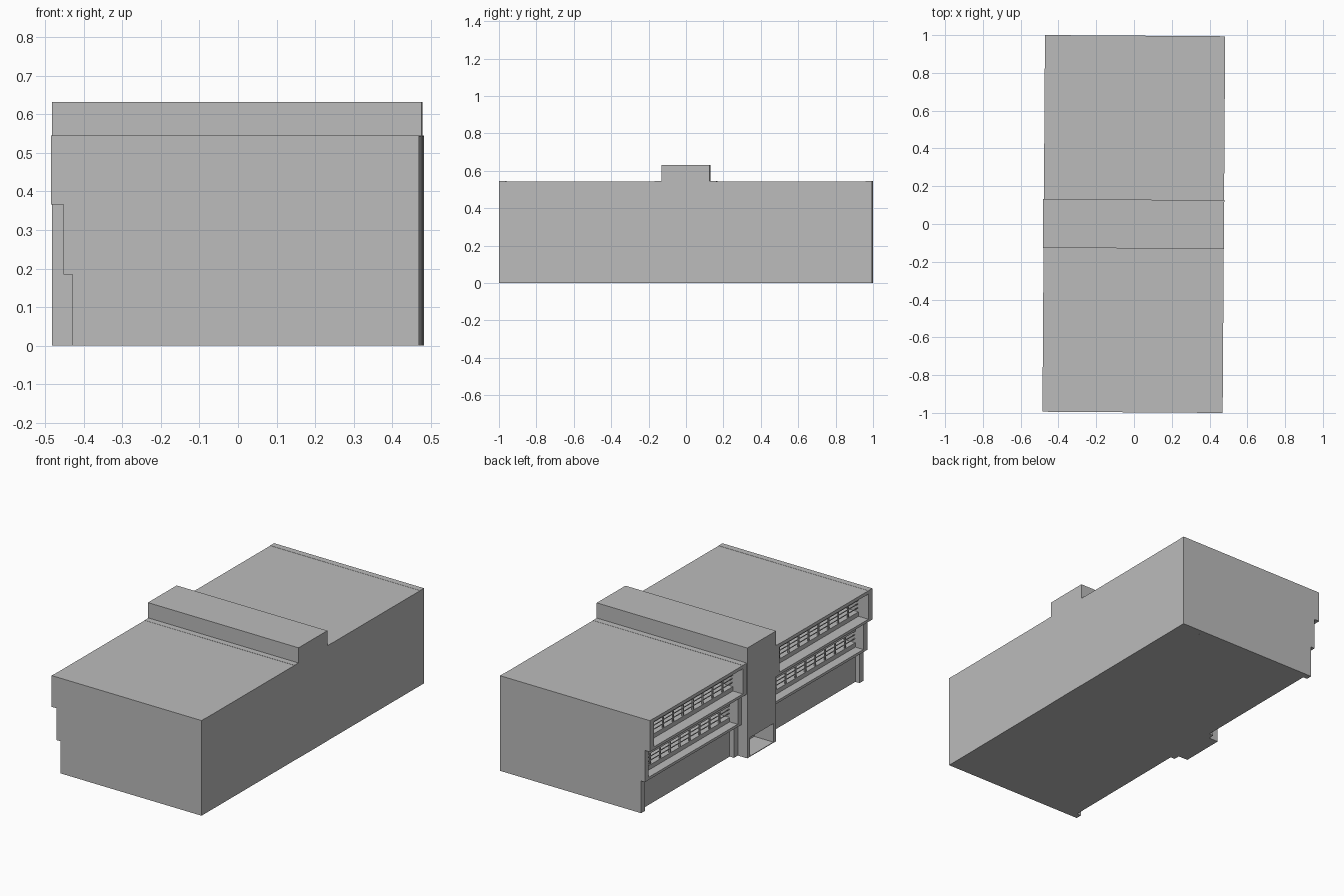
import bpy, bmesh
from mathutils import Matrix

if "Cube" in bpy.data.objects:
    bpy.data.objects.remove(bpy.data.objects["Cube"])

grey = bpy.data.materials.new("concrete_grey")
grey.diffuse_color = (0.5, 0.5, 0.5, 1)
grey.use_nodes = True
grey.node_tree.nodes["Principled BSDF"].inputs["Base Color"].default_value = grey.diffuse_color

# the whole plan is turned very slightly about z
TURN = Matrix.Rotation(-0.0067, 4, 'Z')


def finish(name, bm):
    bmesh.ops.recalc_face_normals(bm, faces=bm.faces)
    me = bpy.data.meshes.new(name)
    bm.to_mesh(me)
    bm.free()
    me.transform(TURN)
    me.materials.append(grey)
    bpy.context.collection.objects.link(bpy.data.objects.new(name, me))


def add_profile(bm, pts, y0, y1):
    """Extrude an (x, z) outline from y0 to y1."""
    face = bm.faces.new([bm.verts.new((x, y0, z)) for x, z in pts])
    ext = bmesh.ops.extrude_face_region(bm, geom=[face])
    verts = [g for g in ext["geom"] if isinstance(g, bmesh.types.BMVert)]
    bmesh.ops.translate(bm, verts=verts, vec=(0, y1 - y0, 0))


def add_box(bm, x0, x1, y0, y1, z0, z1):
    add_profile(bm, [(x0, z0), (x1, z0), (x1, z1), (x0, z1)], y0, y1)


RIGHT = 0.476
EDGE = [-0.422, -0.446, -0.478]       # outer edge of each floor
LEVEL = [0, 0.184, 0.366, 0.545]      # floor heights
WALL = [-0.395, -0.395, -0.415]       # recessed wall of each floor
Y_IN, Y_OUT, FIN = 0.129, 0.997, 0.035
BAND = (0.04, 0.105)                  # window band above floor level
ROOM = -0.30                          # back of the window band

# stepped outline of the end walls
fin = [(RIGHT, 0)]
for i in range(3):
    fin += [(EDGE[i], LEVEL[i]), (EDGE[i], LEVEL[i + 1])]
fin.append((RIGHT, LEVEL[3]))

# outline between the end walls: lips, recessed walls, window slots, roof edge
body = [(RIGHT, 0), (WALL[0], 0), (WALL[0], LEVEL[1])]
for i in (1, 2):
    z, w = LEVEL[i], WALL[i]
    body += [(EDGE[i], z), (EDGE[i], z + 0.015), (w, z + 0.015),
             (w, z + BAND[0]), (ROOM, z + BAND[0]),
             (ROOM, z + BAND[1]), (w, z + BAND[1])]
    body.append((w, LEVEL[i + 1] - (0.02 if i == 2 else 0)))
body += [(EDGE[2], LEVEL[3] - 0.02), (EDGE[2], LEVEL[3] - 0.001),
         (RIGHT, LEVEL[3] - 0.001)]

for side, s in (("front", -1), ("back", 1)):
    inner, outer = Y_IN + FIN, Y_OUT - FIN
    # wing block
    bm = bmesh.new()
    add_profile(bm, body, s * inner, s * outer)
    finish(side + "_wing", bm)
    # end walls
    bm = bmesh.new()
    add_profile(bm, fin, s * Y_IN, s * inner)
    add_profile(bm, fin, s * outer, s * Y_OUT)
    finish(side + "_end_walls", bm)
    # window posts and rails
    bm = bmesh.new()
    for i in (1, 2):
        w, lo, hi = WALL[i], LEVEL[i] + BAND[0], LEVEL[i] + BAND[1]
        for k in range(1, 9):
            y = s * (inner + (outer - inner) * k / 9)
            add_box(bm, w, w + 0.008, y - 0.004, y + 0.004, lo, hi)
        for t in (0.35, 0.7):
            z = lo + (hi - lo) * t
            add_box(bm, w + 0.002, w + 0.006, s * inner, s * outer,
                    z - 0.002, z + 0.002)
    finish(side + "_window_frames", bm)

# central stair tower with an open entrance on the left
TX, DOOR_X, DOOR_Y, DOOR_Z, TOP = -0.482, -0.36, 0.105, 0.11, 0.632
bm = bmesh.new()
add_profile(bm, [(RIGHT + 0.001, 0), (TX, 0), (TX, 0.004), (DOOR_X, 0.004),
                 (DOOR_X, DOOR_Z), (TX, DOOR_Z), (TX, TOP),
                 (RIGHT + 0.001, TOP)], -DOOR_Y, DOOR_Y)
finish("tower", bm)
bm = bmesh.new()
for s in (-1, 1):
    add_box(bm, TX, RIGHT + 0.001, s * DOOR_Y, s * Y_IN, 0, TOP)
finish("tower_side_walls", bm)
